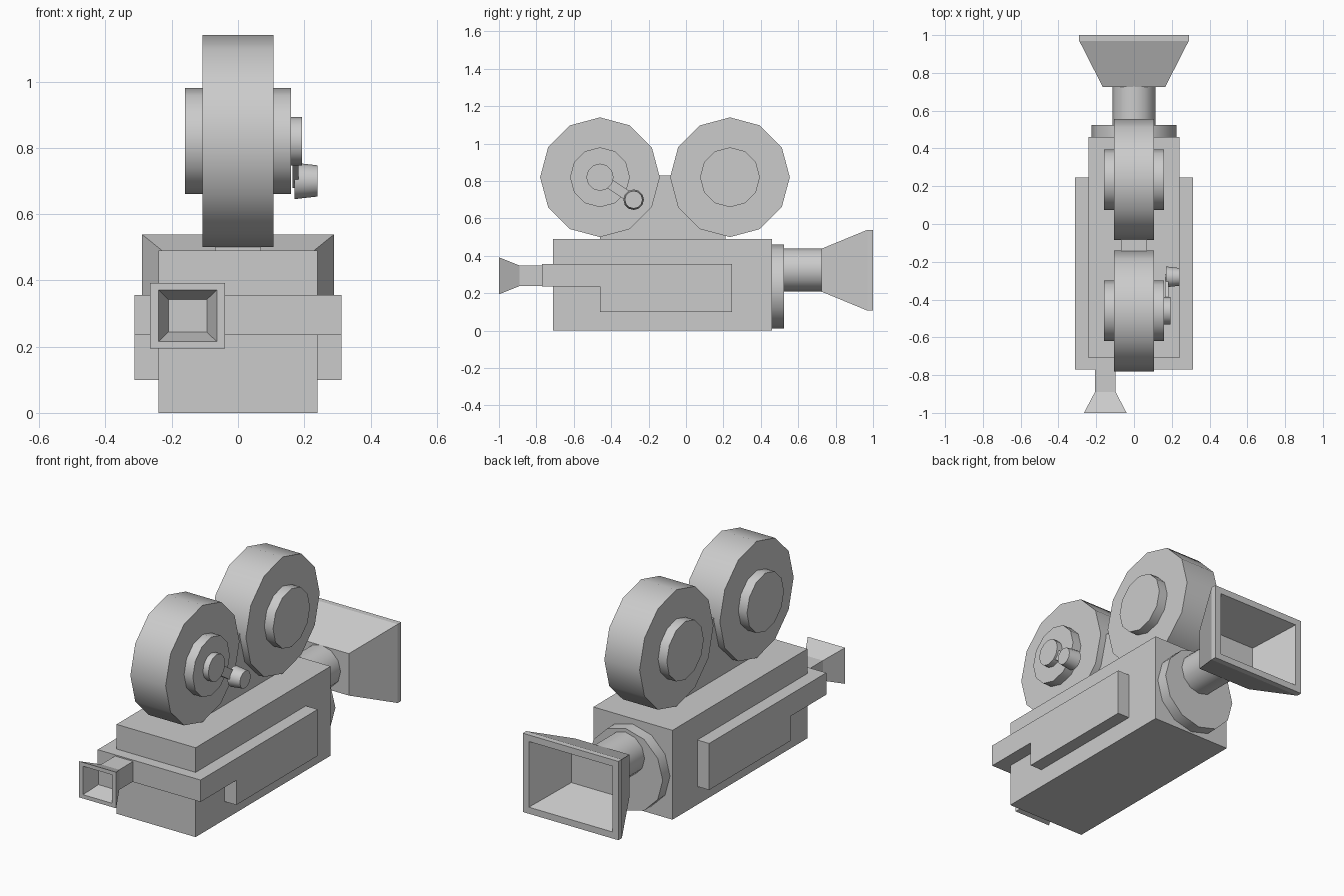
import bpy, bmesh, math
from mathutils import Matrix, Vector

cube = bpy.data.objects.get("Cube")
if cube:
    bpy.data.objects.remove(cube, do_unlink=True)

grey = bpy.data.materials.new("plain grey")
grey.use_nodes = True
COLOUR = (0.6, 0.6, 0.6, 1)
grey.diffuse_color = COLOUR
for node in grey.node_tree.nodes:
    if node.type == "BSDF_PRINCIPLED":
        node.inputs["Base Color"].default_value = COLOUR


def finish(name, bm, smooth=False):
    bmesh.ops.recalc_face_normals(bm, faces=bm.faces[:])
    mesh = bpy.data.meshes.new(name)
    bm.to_mesh(mesh)
    bm.free()
    mesh.materials.append(grey)
    obj = bpy.data.objects.new(name, mesh)
    bpy.context.collection.objects.link(obj)
    if smooth:
        bpy.ops.object.select_all(action="DESELECT")
        obj.select_set(True)
        bpy.context.view_layer.objects.active = obj
        bpy.ops.object.shade_smooth_by_angle(angle=math.radians(40))
    return obj


def loft(name, rings):
    """Skin a list of vertex rings and cap both ends."""
    bm = bmesh.new()
    loops = [[bm.verts.new(p) for p in ring] for ring in rings]
    n = len(loops[0])
    for a, b in zip(loops, loops[1:]):
        for i in range(n):
            j = (i + 1) % n
            bm.faces.new((a[i], a[j], b[j], b[i]))
    bm.faces.new(loops[0])
    bm.faces.new(loops[-1])
    return finish(name, bm)


def side_profile(name, points, half_width):
    """Extrude a (y, z) outline across x."""
    return loft(name, [[(x, y, z) for y, z in points] for x in (-half_width, half_width)])


def box_profile(y0, y1, z0, z1):
    return [(y0, z0), (y1, z0), (y1, z1), (y0, z1)]


def funnel(name, cx, cz, steps):
    """Rectangular tube along y from (y, half width, half height) steps."""
    corners = [(-1, -1), (1, -1), (1, 1), (-1, 1)]
    return loft(name, [[(cx + sx * hx, y, cz + sz * hz) for sx, sz in corners]
                       for y, hx, hz in steps])


def disc(name, start, end, r1, r2=None, sides=12):
    """Round part between two points, with a vertex straight up."""
    start, end = Vector(start), Vector(end)
    axis = end - start
    bm = bmesh.new()
    bmesh.ops.create_cone(bm, cap_ends=True, segments=sides, radius1=r1,
                          radius2=r1 if r2 is None else r2, depth=axis.length)
    turn = Vector((0, 0, 1)).rotation_difference(axis).to_matrix().to_4x4()
    bmesh.ops.transform(bm, matrix=Matrix.Translation((start + end) / 2) @ turn, verts=bm.verts[:])
    return finish(name, bm, smooth=True)


# Main body, wrap-around band and reel support
side_profile("camera_body", box_profile(-0.71, 0.46, 0, 0.49), 0.24)
side_profile("side_band", [(-0.77, 0.235), (-0.46, 0.235), (-0.46, 0.1),
                           (0.245, 0.1), (0.245, 0.355), (-0.77, 0.355)], 0.312)
side_profile("reel_support", box_profile(-0.46, 0.21, 0.48, 0.83), 0.07)

# Film reels with raised hubs
REEL_Z = 0.82
for label, y in (("front", -0.46), ("rear", 0.235)):
    disc(label + "_reel", (-0.107, y, REEL_Z), (0.107, y, REEL_Z), 0.32)
    disc(label + "_reel_hub", (-0.16, y, REEL_Z), (0.16, y, REEL_Z), 0.16)

# Crank
disc("crank_hub", (0.155, -0.46, REEL_Z), (0.193, -0.46, REEL_Z), 0.073)
hub, grip = Vector((-0.46, REEL_Z)), Vector((-0.28, 0.70))
along = (grip - hub).normalized()
across = Vector((-along.y, along.x)) * 0.026
arm = loft("crank_arm", [[(x, p.x, p.y) for p in (hub - across, grip - across,
                                                  grip + across, hub + across)]
                         for x in (0.165, 0.182)])
disc("crank_knob", (0.17, -0.28, 0.70), (0.24, -0.28, 0.70), 0.055, 0.047)

# Eyepiece with a flared, hollow end
funnel("eyepiece", -0.152, 0.293, [(-0.75, 0.055, 0.055), (-0.89, 0.055, 0.055),
                                   (-1.0, 0.113, 0.099), (-1.0, 0.088, 0.078),
                                   (-0.91, 0.058, 0.049)])

# Lens flange, barrel and hollow hood
disc("lens_flange", (0, 0.45, 0.235), (0, 0.523, 0.235), 0.225)
disc("lens_barrel", (0, 0.51, 0.325), (0, 0.74, 0.325), 0.115)
funnel("lens_hood", 0, 0.323, [(0.725, 0.165, 0.115), (0.97, 0.29, 0.216),
                               (1.0, 0.29, 0.216), (1.0, 0.253, 0.18),
                               (0.765, 0.16, 0.11)])
